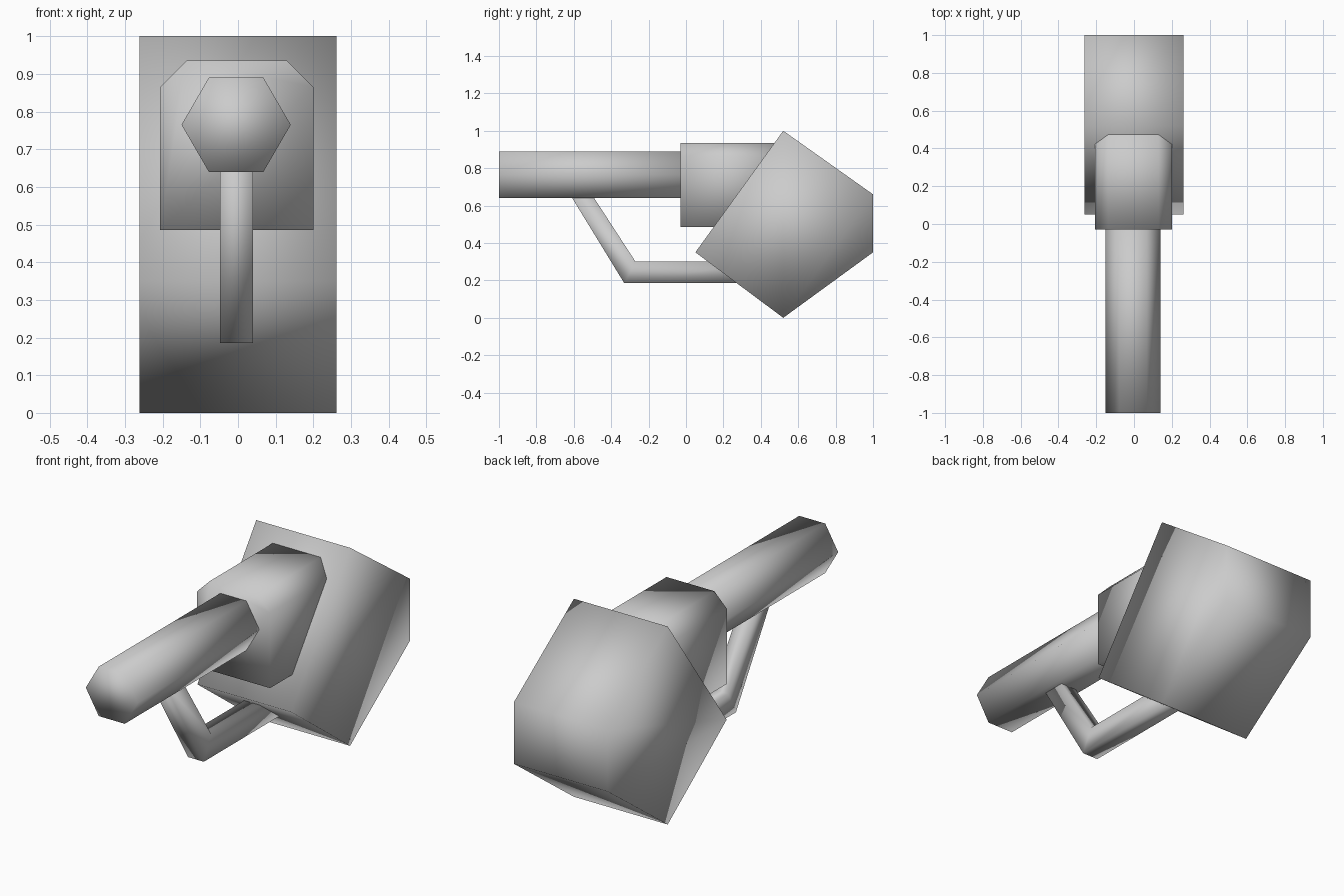
import bpy
import bmesh

default = bpy.data.objects.get("Cube")
if default:
    bpy.data.objects.remove(default, do_unlink=True)

GREY = (0.6, 0.6, 0.6, 1.0)
grey = bpy.data.materials.new("plain grey")
grey.use_nodes = True
grey.diffuse_color = GREY
grey.node_tree.nodes["Principled BSDF"].inputs["Base Color"].default_value = GREY


def loft(name, rings):
    """Skin matching rings of points, cap both ends and shade smooth."""
    bm = bmesh.new()
    loops = [[bm.verts.new(p) for p in ring] for ring in rings]
    n = len(loops[0])
    for a, b in zip(loops, loops[1:]):
        for i in range(n):
            j = (i + 1) % n
            bm.faces.new((a[i], a[j], b[j], b[i]))
    bm.faces.new(loops[0][::-1])
    bm.faces.new(loops[-1])
    bmesh.ops.recalc_face_normals(bm, faces=bm.faces)
    for face in bm.faces:
        face.smooth = True
    mesh = bpy.data.meshes.new(name)
    bm.to_mesh(mesh)
    bm.free()
    mesh.materials.append(grey)
    obj = bpy.data.objects.new(name, mesh)
    bpy.context.collection.objects.link(obj)
    return obj


def along_y(name, profile, y0, y1):
    return loft(name, [[(x, y, z) for x, z in profile] for y in (y0, y1)])


# Five-sided rear body, extruded across x
side = [(0.05, 0.35), (0.52, 1.0), (1.0, 0.66), (1.0, 0.35), (0.52, 0.0)]
loft("rear_body", [[(x, y, z) for y, z in side] for x in (-0.262, 0.262)])

# Middle block with chamfered top edges
block = [(-0.207, 0.485), (0.2, 0.485), (0.2, 0.865),
         (0.13, 0.935), (-0.137, 0.935), (-0.207, 0.865)]
along_y("middle_block", block, -0.03, 0.52)

# Six-sided barrel
cx, cz, r, h = -0.005, 0.765, 0.145, 0.125
hexagon = [(cx + r * sx, cz + h * sz) for sx, sz in
           ((1, 0), (0.5, 1), (-0.5, 1), (-1, 0), (-0.5, -1), (0.5, -1))]
along_y("barrel", hexagon, -1.0, 0.0)

# Bent square bar joining the barrel to the body: (outer, inner) points
bar = [((-0.645, 0.7), (-0.53, 0.7)),
       ((-0.33, 0.185), (-0.27, 0.3)),
       ((0.4, 0.185), (0.4, 0.3))]
left, right = 0.04, -0.048
loft("lower_bar", [[(right, *o), (left, *o), (left, *i), (right, *i)]
                   for o, i in bar])
